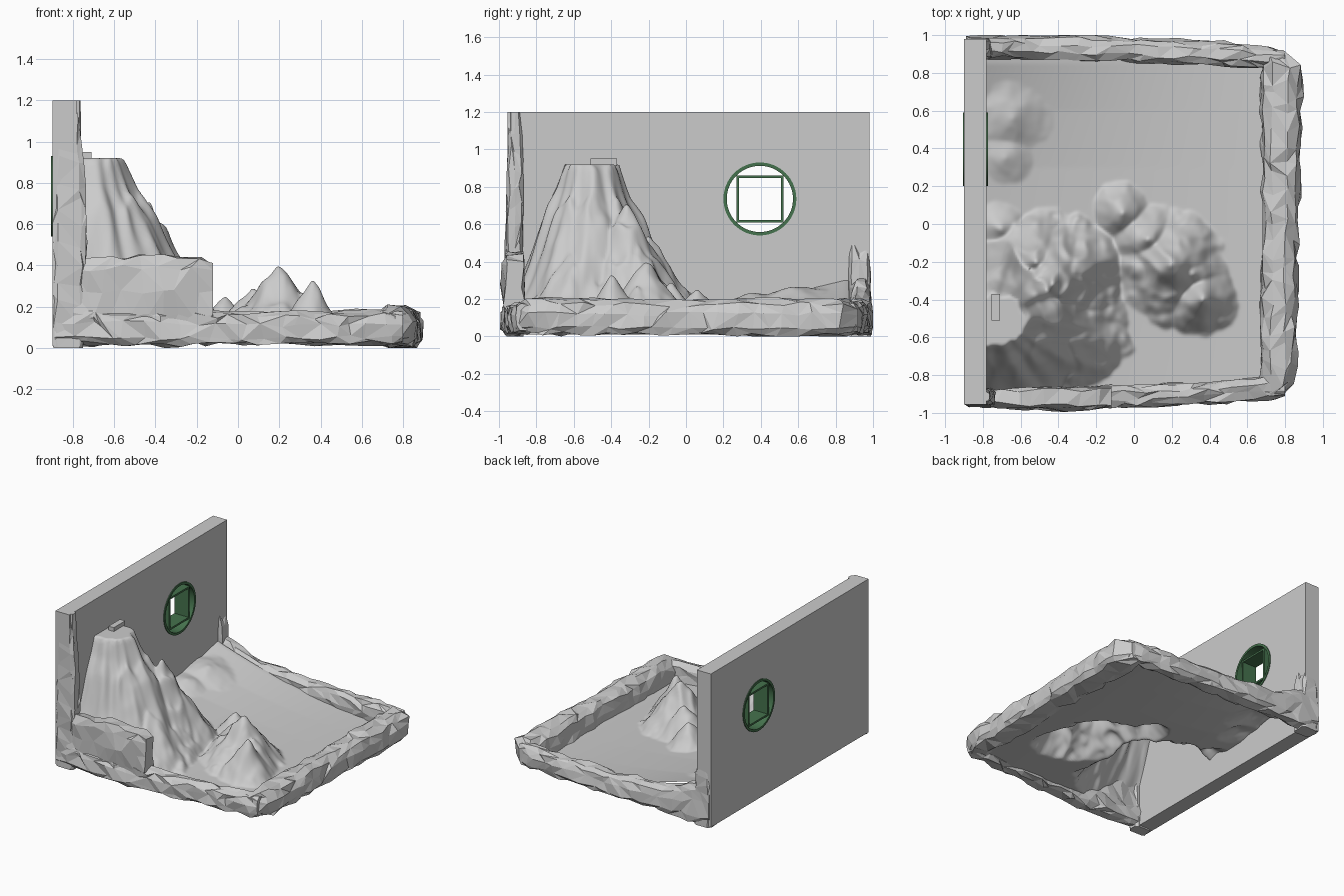
import bpy, bmesh, math, random
from mathutils import Vector, Matrix, noise

if "Cube" in bpy.data.objects:
    bpy.data.objects.remove(bpy.data.objects["Cube"])

random.seed(4)

def material(name, rgb):
    m = bpy.data.materials.new(name)
    m.diffuse_color = (*rgb, 1)
    m.use_nodes = True
    m.node_tree.nodes["Principled BSDF"].inputs["Base Color"].default_value = m.diffuse_color
    return m

STONE = material("stone_grey", (0.6, 0.6, 0.6))
GREEN = material("window_green", (0.06, 0.17, 0.075))

def finish(bm, name, mat, recalc=True):
    if recalc:
        bmesh.ops.recalc_face_normals(bm, faces=bm.faces)
    me = bpy.data.meshes.new(name)
    bm.to_mesh(me)
    bm.free()
    me.materials.append(mat)
    ob = bpy.data.objects.new(name, me)
    bpy.context.collection.objects.link(ob)
    return ob

def lerp_table(t, table):
    """Linear lookup; each row is (t, values...)."""
    if t <= table[0][0]:
        return table[0][1:]
    for a, b in zip(table, table[1:]):
        if t <= b[0]:
            k = (t - a[0]) / (b[0] - a[0])
            return [p + (q - p) * k for p, q in zip(a[1:], b[1:])]
    return table[-1][1:]

# ---- rough rock bars: chamfered section swept along one axis, jittered
# inner side is +u
SECTION = [(-1, -.6), (-.75, -.95), (.4, -1), (1, -.75), (1, 0), (.9, .65),
           (.45, 1), (-.3, 1), (-.8, .75), (-1, .2)]
BOX = [(-1, -.7), (-.7, -1), (.7, -1), (1, -.7), (1, 0), (1, .7), (.7, 1), (-.7, 1), (-1, .7), (-1, 0)]

def rock_bar(name, axis, stations, section, flip=1, step=0.085, rough=0.012):
    """stations: (t, u0, u1, v0, v1); u, v are the other two axes in xyz order."""
    bm = bmesh.new()
    t0, t1 = stations[0][0], stations[-1][0]
    n = max(3, round((t1 - t0) / step))
    rings = []
    for i in range(n + 1):
        t = t0 + (t1 - t0) * i / n
        u0, u1, v0, v1 = lerp_table(t, stations)
        end = 0.9 if i in (0, n) else 1
        ring = []
        for a, b in section:
            u = (u0 + u1) / 2 + flip * a * end * (u1 - u0) / 2 + random.uniform(-1, 1) * rough
            v = (v0 + v1) / 2 + b * end * (v1 - v0) / 2 + random.uniform(-1, 1) * rough
            w = t + (random.uniform(-.4, .4) * step if 0 < i < n else 0)
            c = [u, v]
            c.insert(axis, w)
            ring.append(bm.verts.new((max(-.9, min(.9, c[0])), max(-1, min(1, c[1])),
                                      max(0, min(1.2, c[2])))))
        rings.append(ring)
    m = len(section)
    for r, s in zip(rings, rings[1:]):
        for j in range(m):
            k = (j + 1) % m
            if random.random() < .5:
                bm.faces.new((r[j], r[k], s[k]))
                bm.faces.new((r[j], s[k], s[j]))
            else:
                bm.faces.new((r[j], r[k], s[j]))
                bm.faces.new((r[k], s[k], s[j]))
    bm.faces.new(rings[0])
    bm.faces.new(rings[-1])
    return finish(bm, name, STONE)

rock_bar("front_rock_border", 0, [(-.89, -.96, -.86, .02, .2), (-.4, -.985, -.86, .01, .19),
         (0, -.97, -.86, .02, .17), (.4, -.95, -.84, .02, .17), (.8, -.92, -.8, .02, .19)], SECTION)
rock_bar("front_rock_block", 0, [(-.8, -.96, -.87, .1, .43), (-.4, -.985, -.86, .1, .45),
         (-.12, -.97, -.86, .1, .43)], BOX, 1, .08, .014)
rock_bar("right_rock_border", 1, [(-.91, .66, .78, .02, .17), (-.8, .67, .86, .01, .2),
         (0, .68, .87, .01, .19), (.6, .67, .89, 0, .2), (.86, .68, .895, 0, .2),
         (.92, .68, .8, .02, .17)], SECTION, -1)
rock_bar("back_rock_border", 0, [(-.89, .88, .99, .01, .34), (-.72, .88, 1, .01, .3),
         (-.5, .87, 1, .02, .21), (0, .86, .985, .02, .18), (.5, .84, .96, .02, .18),
         (.8, .83, .92, .02, .18)], SECTION, -1)
rock_bar("front_rock_column", 2, [(0, -.9, -.74, -.965, -.87), (.4, -.9, -.735, -.965, -.87),
         (.85, -.895, -.745, -.955, -.875), (1, -.89, -.765, -.95, -.875),
         (1.2, -.89, -.76, -.95, -.88)], BOX, 1, .1, .008)
rock_bar("back_rock_column", 2, [(0, -.9, -.75, .87, .99), (.42, -.89, -.76, .87, .985),
         (.5, -.885, -.785, .87, .975), (1.17, -.885, -.785, .87, .965)], BOX, 1, .1, .007)

# ---- back wall with a round opening
WIN = Vector((-.84, .395, .735))

def box(name, lo, hi, mat):
    bm = bmesh.new()
    bmesh.ops.create_cube(bm, size=1)
    for v in bm.verts:
        v.co = [l + (c + .5) * (h - l) for l, h, c in zip(lo, hi, v.co)]
    return finish(bm, name, mat)

wall = box("back_wall", (-.9, -.955, .01), (-.78, .98, 1.2), STONE)
bm = bmesh.new()
bmesh.ops.create_cone(bm, cap_ends=True, segments=64, radius1=.188, radius2=.188, depth=.4,
                      matrix=Matrix.Translation(WIN) @ Matrix.Rotation(math.pi / 2, 4, 'Y'))
cutter = finish(bm, "window_cutter", STONE)
cutter.hide_render = True
mod = wall.modifiers.new("opening", 'BOOLEAN')
mod.object = cutter
mod.operation = 'DIFFERENCE'
mod.solver = 'EXACT'
bpy.context.view_layer.objects.active = wall
bpy.ops.object.modifier_apply(modifier=mod.name)
bpy.data.objects.remove(cutter)

# ---- green window: round ring and square frame, both open tubes through the wall
def tube(name, sides, r_out, r_in, x0, x1, turn=0):
    bm = bmesh.new()
    loops = []
    for x, r in ((x0, r_out), (x1, r_out), (x1, r_in), (x0, r_in)):
        loops.append([bm.verts.new((x, WIN.y + r * math.cos(turn + math.tau * i / sides),
                                    WIN.z + r * math.sin(turn + math.tau * i / sides)))
                      for i in range(sides)])
    for a in range(4):
        p, q = loops[a], loops[(a + 1) % 4]
        for i in range(sides):
            j = (i + 1) % sides
            bm.faces.new((p[i], p[j], q[j], q[i]))
    return finish(bm, name, GREEN)

ring = tube("window_ring", 64, .195, .177, -.906, -.774)
frame = tube("window_square_frame", 4, .126 * 2 ** .5, .112 * 2 ** .5, -.9, -.78, math.pi / 4)

# ---- ground sheet with mountains, open underneath
SLOPE = [(0, 1.05), (.14, .93), (.19, .77), (.26, .64), (.33, .44), (.4, .27), (.48, .1), (.6, -.1)]
# ground height along the wall, by y
WALL_EDGE = [(-.9, .12), (0, .19), (.3, .2), (.6, .24), (.85, .3)]
# smaller peaks: x, y, height, radius
PEAKS = [(.19, -.22, .38, .3), (.36, -.4, .31, .2), (.07, -.08, .26, .2), (-.06, .06, .2, .16),
         (.31, -.26, .24, .2), (.12, -.3, .19, .2), (-.64, .56, .07, .2), (-.68, .35, .06, .15),
         (-.42, -.32, .64, .36), (-.36, -.58, .42, .34), (-.32, -.25, .42, .28),
         (-.52, -.2, .46, .26), (-.7, -.02, .1, .14)]

def height(x, y):
    s = max(0, (.7 - x) / 1.48)
    base = .04 + (lerp_table(y, WALL_EDGE)[0] - .04) * s ** 1.9
    n1 = noise.fractal(Vector((x * 5, y * 5, 3)), .9, 2.1, 3)
    n2 = abs(noise.noise(Vector((x * 8, y * 8, 7))))
    # main mountain, with ridges radiating from its top
    dx, dy = (x + .74) / 1.3, y + .5
    ang = math.atan2(dy, dx)
    d = math.hypot(dx, dy)
    d *= 1 + .12 * noise.noise(Vector((math.cos(ang) * 4, math.sin(ang) * 4, d * 3))) + .04 * n1
    z = max(base, lerp_table(d, SLOPE)[0] + (.05 * n1 - .06 * n2) * min(1, max(0, (.5 - d) * 5)))
    for px, py, h, r in PEAKS:
        e = math.hypot(x - px, y - py) / r * (1 + .2 * n1)
        if e < 1:
            z = max(z, base + h * (1 - e) ** 1.15 * (1 - .3 * n2))
    return min(z, .92)

X0, X1, Y0, Y1, N = -.79, .69, -.88, .87, 150
bm = bmesh.new()
grid = []
for i in range(N + 1):
    x = X0 + (X1 - X0) * i / N
    grid.append([bm.verts.new((x, y, height(x, y)))
                 for y in (Y0 + (Y1 - Y0) * j / N for j in range(N + 1))])
for i in range(N):
    for j in range(N):
        bm.faces.new((grid[i][j], grid[i + 1][j], grid[i + 1][j + 1], grid[i][j + 1]))
bmesh.ops.smooth_vert(bm, verts=[v for v in bm.verts if not v.is_boundary and v.co.z < .9],
                      factor=.5, use_axis_x=False, use_axis_y=False, use_axis_z=True)
ground = finish(bm, "mountain_ground", STONE, recalc=False)

# ---- small slab on the mountain top
box("summit_slab", (-.755, -.51, .915), (-.71, -.37, .95), STONE)

# ---- smooth shading on the ground and the ring
for ob, deg in ((ground, 75), (ring, 30)):
    bpy.ops.object.select_all(action='DESELECT')
    ob.select_set(True)
    bpy.context.view_layer.objects.active = ob
    bpy.ops.object.shade_smooth_by_angle(angle=math.radians(deg))
